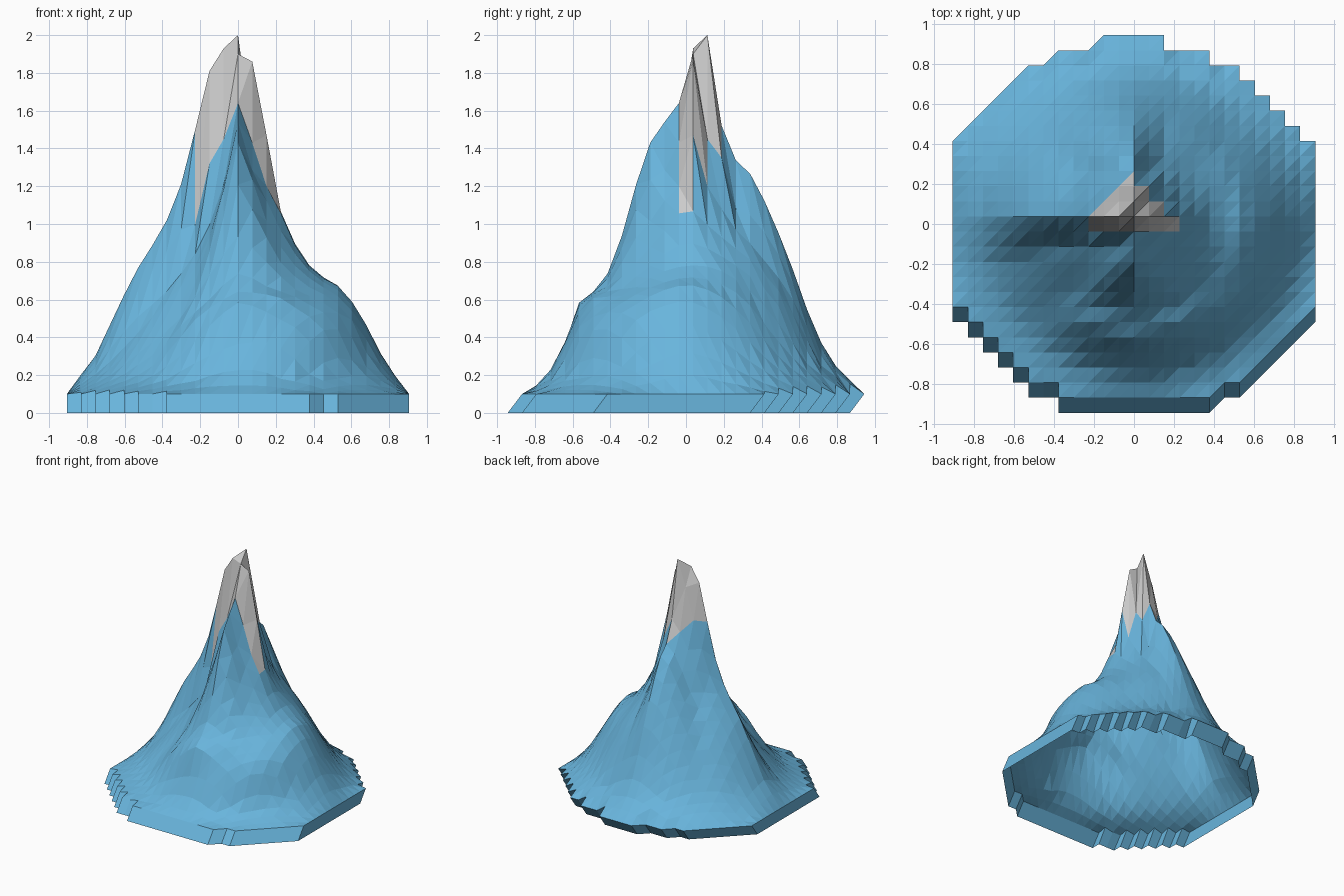
import bpy, bmesh, math

if "Cube" in bpy.data.objects:
    bpy.data.objects.remove(bpy.data.objects["Cube"])

S = 0.0755  # grid spacing of the terrain

# Radial height profiles: compass angle -> heights at each radius
RADII = [.15, .25, .35, .45, .55, .65, .75, .85, .95]
PROFILES = {
    0:   [1.35, 1.00, .80, .72, .67, .53, .33, .17, .1],
    45:  [1.25, 1.00, .85, .72, .58, .40, .25, .16, .1],
    72:  [1.40, 1.08, .95, .80, .65, .45, .25, .17, .1],
    92:  [1.70, 1.38, 1.29, 1.08, .82, .53, .30, .19, .1],
    135: [1.50, 1.15, .95, .78, .60, .42, .27, .17, .1],
    177: [1.78, 1.40, 1.08, .90, .74, .53, .31, .18, .1],
    195: [1.05, .85, .70, .58, .45, .33, .22, .15, .1],
    225: [1.10, .85, .66, .50, .37, .26, .17, .13, .1],
    270: [1.54, 1.26, .90, .65, .63, .34, .17, .11, .1],
    315: [1.20, .95, .78, .66, .58, .50, .20, .13, .1],
}
# Summit heights for grid rows j = -1..2, columns i = -3..2
SUMMIT = {
    -1: [1.00, 1.32, 1.45, 1.64, 1.43, 1.20],
    0:  [1.50, 1.81, 1.93, 1.90, 1.86, 1.47],
    1:  [1.30, 1.52, 1.78, 2.00, 1.45, 1.20],
    2:  [1.15, 1.30, 1.43, 1.52, 1.35, 1.08],
}


def along(profile, r):
    if r <= RADII[0]:
        return profile[0]
    for k in range(len(RADII) - 1):
        if r <= RADII[k + 1]:
            t = (r - RADII[k]) / (RADII[k + 1] - RADII[k])
            return profile[k] + t * (profile[k + 1] - profile[k])
    return profile[-1]


def height(i, j):
    if j in SUMMIT and -3 <= i <= 2:
        return SUMMIT[j][i + 3]
    x, y = i * S, (j + .5) * S
    a, r = math.degrees(math.atan2(y, x)) % 360, math.hypot(x, y)
    keys = list(PROFILES) + [360]
    for a0, a1 in zip(keys, keys[1:]):
        if a0 <= a <= a1:
            t = (a - a0) / (a1 - a0)
            return (1 - t) * along(PROFILES[a0], r) + t * along(PROFILES[a1 % 360], r)


def inside(i, j):
    x, y = i * S, (j + .5) * S
    return abs(i) <= 12 and y > -.9 and math.hypot(.96 * x, y) < .968


def in_cap(i, j):
    x, y = i * S, (j + .5) * S
    return x > -.24 and y > -.05 and y - x < .28 and x + y < .28


def terrain(name, cap):
    bm = bmesh.new()
    verts = {}

    def vert(p):
        if p not in verts:
            i, j = p
            z = height(i, j)
            if not all(inside(i + a, j + b) for a, b in ((1, 0), (-1, 0), (0, 1), (0, -1))):
                z = .1
            verts[p] = bm.verts.new((i * S, (j + .5) * S, z))
        return verts[p]

    for i in range(-13, 13):
        for j in range(-14, 14):
            for tri in (((i, j), (i + 1, j), (i + 1, j + 1)),
                        ((i, j), (i + 1, j + 1), (i, j + 1))):
                if all(inside(*p) for p in tri) and all(in_cap(*p) for p in tri) == cap:
                    bm.faces.new([vert(p) for p in tri])
    # slanted skirt down to the ground, open underneath
    if not cap:
        rim = [e for e in bm.edges if e.is_boundary
               and all(v.co.xy.length > .6 for v in e.verts)]
        new = bmesh.ops.extrude_edge_only(bm, edges=rim)["geom"]
        for v in new:
            if isinstance(v, bmesh.types.BMVert):
                v.co.y -= S
                v.co.z = 0
    bmesh.ops.recalc_face_normals(bm, faces=bm.faces)
    mesh = bpy.data.meshes.new(name)
    bm.to_mesh(mesh)
    bm.free()
    obj = bpy.data.objects.new(name, mesh)
    bpy.context.collection.objects.link(obj)
    return obj


# Blue mountain slopes and grey summit
slopes = terrain("mountain_slopes", False)
blue = bpy.data.materials.new("blue_rock")
blue.diffuse_color = (.14, .46, .72, 1)
blue.use_nodes = True
blue.node_tree.nodes["Principled BSDF"].inputs["Base Color"].default_value = blue.diffuse_color
slopes.data.materials.append(blue)
terrain("summit_cap", True)
